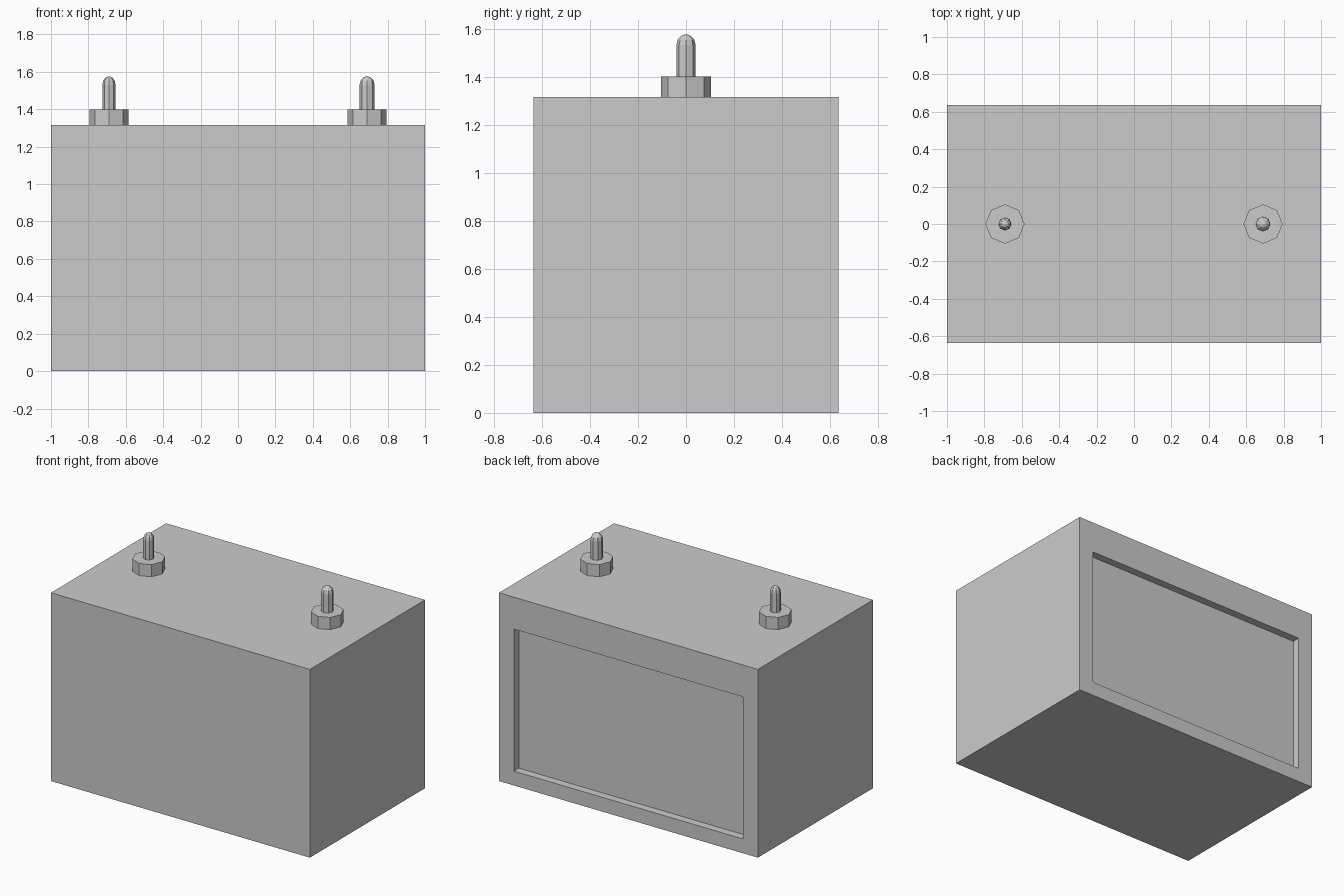
import bpy, bmesh
from math import sin, cos, pi

if "Cube" in bpy.data.objects:
    bpy.data.objects.remove(bpy.data.objects["Cube"])

HX, HY, TOP = 1.0, 0.635, 1.315


def add_object(name, bm):
    bmesh.ops.recalc_face_normals(bm, faces=bm.faces)
    mesh = bpy.data.meshes.new(name)
    bm.to_mesh(mesh)
    bm.free()
    obj = bpy.data.objects.new(name, mesh)
    bpy.context.collection.objects.link(obj)
    return obj


def lathe(name, x, profile, sides=8):
    """Stack rings of (radius, z) around a vertical axis and cap both ends."""
    bm = bmesh.new()
    rings = [[bm.verts.new((x + r * cos(2 * pi * i / sides),
                            r * sin(2 * pi * i / sides), z))
              for i in range(sides)] for r, z in profile]
    for a, b in zip(rings, rings[1:]):
        for i in range(sides):
            j = (i + 1) % sides
            bm.faces.new((a[i], a[j], b[j], b[i]))
    bm.faces.new(rings[0][::-1])
    bm.faces.new(rings[-1])
    return add_object(name, bm)


# Case: a box whose back face is inset and pushed inward
bm = bmesh.new()
bmesh.ops.create_cube(bm, size=1)
for v in bm.verts:
    v.co = (v.co.x * 2 * HX, v.co.y * 2 * HY, (v.co.z + 0.5) * TOP)
back = max(bm.faces, key=lambda f: f.calc_center_median().y)
bmesh.ops.inset_region(bm, faces=[back], thickness=0.1)
for v in back.verts:  # fit the panel opening
    v.co.x = 0.885 if v.co.x > 0 else -0.885
    v.co.z = 1.092 if v.co.z > TOP / 2 else 0.10
panel = bmesh.ops.extrude_discrete_faces(bm, faces=[back])["faces"][0]
for v in panel.verts:
    v.co.y -= 0.055
add_object("battery_case", bm)

# Terminals: octagonal nut with a round-tipped stud, one slightly thicker
NUT_TOP, TIP = 1.40, 1.576
for side, x, r in (("left", -0.69, 0.035), ("right", 0.69, 0.04)):
    lathe(side + "_terminal_nut", x, [(0.105, TOP), (0.105, NUT_TOP)])
    dome = [(r * cos(a), TIP - 0.045 + 0.045 * sin(a))
            for a in (0, pi / 6, pi / 3, pi * 0.46)]
    lathe(side + "_terminal_stud", x, [(r, NUT_TOP)] + dome)
